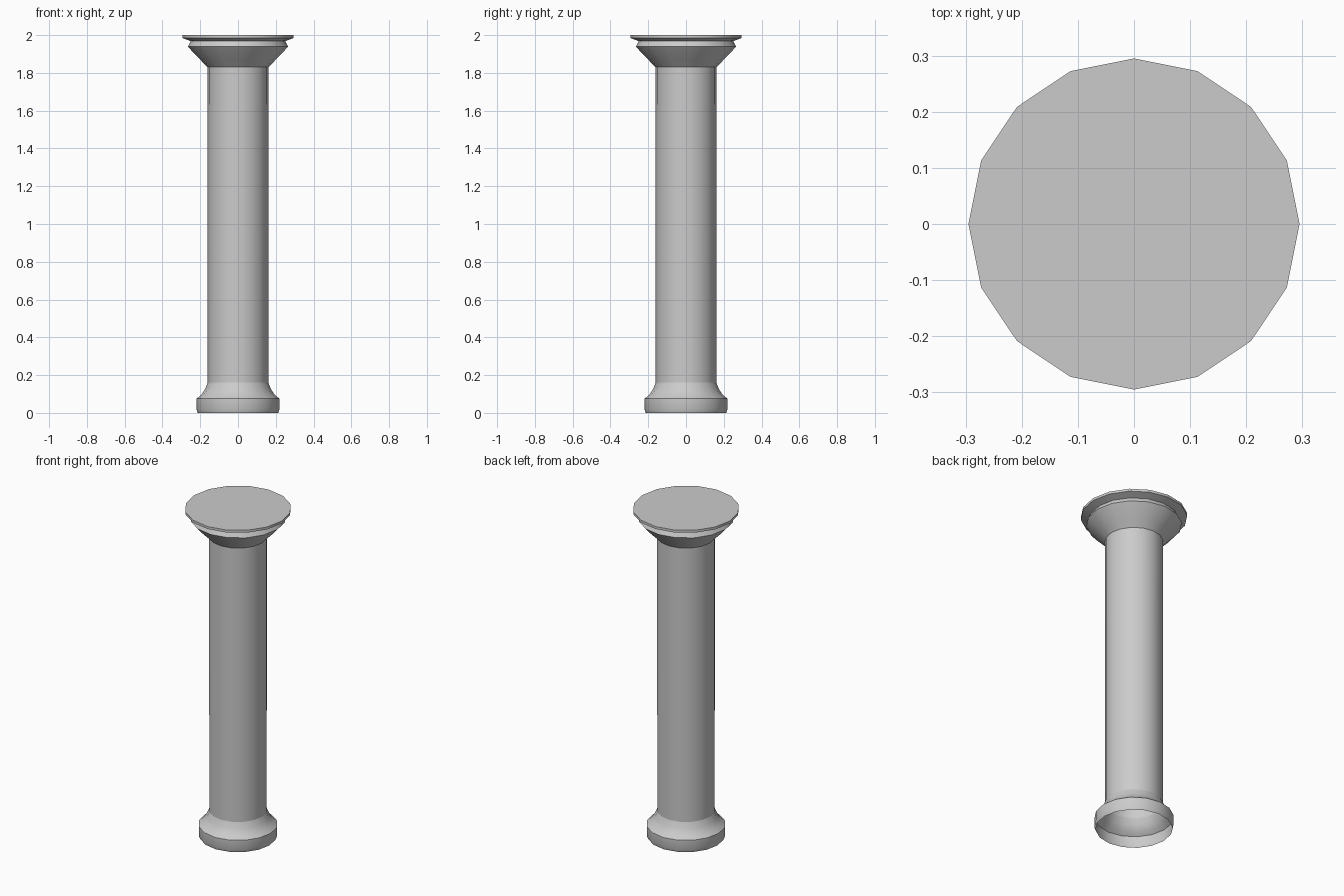
import bpy, bmesh, math

if "Cube" in bpy.data.objects:
    bpy.data.objects.remove(bpy.data.objects["Cube"])

SIDES = 16


def lathe(name, profile, cap_top=False):
    """Revolve (radius, height) points around z."""
    bm = bmesh.new()
    rings = []
    for r, z in profile:
        rings.append([bm.verts.new((r * math.cos(2 * math.pi * i / SIDES),
                                    r * math.sin(2 * math.pi * i / SIDES), z))
                      for i in range(SIDES)])
    for low, high in zip(rings, rings[1:]):
        for i in range(SIDES):
            j = (i + 1) % SIDES
            bm.faces.new((low[i], low[j], high[j], high[i]))
    if cap_top:
        bm.faces.new(rings[-1])
    mesh = bpy.data.meshes.new(name)
    bm.to_mesh(mesh)
    bm.free()
    obj = bpy.data.objects.new(name, mesh)
    bpy.context.collection.objects.link(obj)
    bpy.ops.object.select_all(action='DESELECT')
    obj.select_set(True)
    bpy.context.view_layer.objects.active = obj
    bpy.ops.object.shade_smooth_by_angle(angle=math.radians(40))
    return obj


# Foot moulding, hollow underneath
lathe("column_base", [(0.213, 0), (0.22, 0.02), (0.22, 0.075),
                      (0.195, 0.095), (0.175, 0.125), (0.161, 0.16)])

# Plain round shaft
lathe("column_shaft", [(0.161, 0.16), (0.162, 1.83)])

# Flared capital with a groove below the top slab
lathe("column_capital", [(0.162, 1.83), (0.20, 1.87), (0.235, 1.905),
                         (0.265, 1.94), (0.25, 1.968), (0.295, 1.985),
                         (0.295, 2.0)], cap_top=True)
